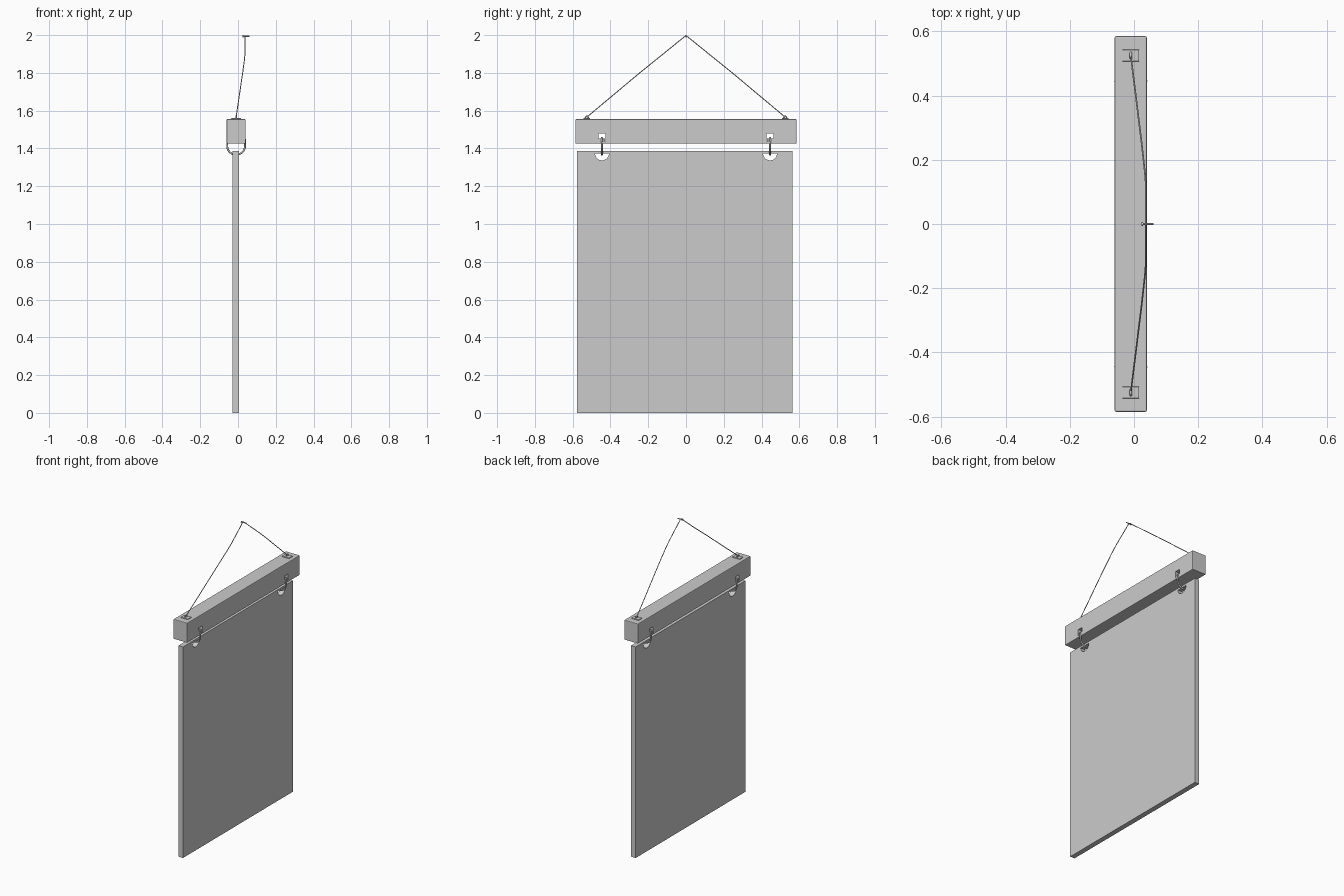
import bpy, bmesh, math
from mathutils import Vector, Matrix

if "Cube" in bpy.data.objects:
    bpy.data.objects.remove(bpy.data.objects["Cube"])


def add_object(name, bm):
    bmesh.ops.recalc_face_normals(bm, faces=bm.faces)
    me = bpy.data.meshes.new(name)
    bm.to_mesh(me)
    bm.free()
    ob = bpy.data.objects.new(name, me)
    bpy.context.collection.objects.link(ob)
    return ob


def box(name, lo, hi, bevel=0.0):
    lo, hi = Vector(lo), Vector(hi)
    bm = bmesh.new()
    bmesh.ops.create_cube(bm, size=1)
    for v in bm.verts:
        v.co = Vector(a * b for a, b in zip(v.co, hi - lo)) + (lo + hi) / 2
    if bevel:
        bmesh.ops.bevel(bm, geom=bm.edges[:], offset=bevel, segments=2,
                        profile=0.5, affect='EDGES')
    return add_object(name, bm)


def prism_x(name, profile, x0, x1):
    """Extrude a (y, z) outline along x."""
    bm = bmesh.new()
    face = bm.faces.new([bm.verts.new((x0, y, z)) for y, z in profile])
    new = bmesh.ops.extrude_face_region(bm, geom=[face])['geom']
    bmesh.ops.translate(bm, vec=(x1 - x0, 0, 0),
                        verts=[g for g in new if isinstance(g, bmesh.types.BMVert)])
    return add_object(name, bm)


def cut(target, cutter):
    mod = target.modifiers.new("cut", 'BOOLEAN')
    mod.operation, mod.solver, mod.object = 'DIFFERENCE', 'EXACT', cutter
    bpy.context.view_layer.objects.active = target
    bpy.ops.object.modifier_apply(modifier=mod.name)
    bpy.data.objects.remove(cutter)


def tube(name, points, radius, cyclic=False):
    cu = bpy.data.curves.new(name, 'CURVE')
    cu.dimensions = '3D'
    cu.bevel_depth, cu.bevel_resolution = radius, 2
    cu.use_fill_caps = not cyclic
    sp = cu.splines.new('POLY')
    sp.points.add(len(points) - 1)
    for p, co in zip(sp.points, points):
        p.co = (*co, 1)
    sp.use_cyclic_u = cyclic
    ob = bpy.data.objects.new(name, cu)
    bpy.context.collection.objects.link(ob)
    return ob


def rod_x(name, radius, x0, x1, z):
    bm = bmesh.new()
    bmesh.ops.create_cone(bm, cap_ends=True, segments=16, radius1=radius,
                          radius2=radius, depth=x1 - x0,
                          matrix=Matrix.Translation(((x0 + x1) / 2, 0, z))
                          @ Matrix.Rotation(math.pi / 2, 4, 'Y'))
    return add_object(name, bm)


CX = -0.01          # middle plane of beam and board
HOOK_Y = 0.445
EYE_Y = 0.525

# Beam and hanging board
beam = box("beam", (-0.06, -0.585, 1.425), (0.04, 0.585, 1.555), 0.004)
board = box("board", (-0.028, -0.578, 0), (0.005, 0.563, 1.387))

for side, s in (("left", -1), ("right", 1)):
    y = s * HOOK_Y
    # Square hole through the beam, half-round hole through the board
    cut(beam, box("cutter", (-0.2, y - 0.018, 1.435), (0.2, y + 0.018, 1.478)))
    arc = [(y + 0.037 * math.cos(math.pi * i / 16),
            1.374 - 0.037 * math.sin(math.pi * i / 16)) for i in range(17)]
    cut(board, prism_x("cutter", arc, -0.2, 0.2))

    # Ring passing through both holes
    ring = [(CX + 0.047 * math.cos(math.pi * i / 16), y,
             1.411 - 0.044 * math.sin(math.pi * i / 16)) for i in range(17)]
    ring += [(CX - 0.047, y, 1.448), (CX - 0.038, y, 1.457),
             (CX + 0.038, y, 1.457), (CX + 0.047, y, 1.448)]
    tube(side + "_ring", ring, 0.005, True)
    # Seat block under the ring inside the hole
    box(side + "_ring_seat", (-0.057, y - 0.017, 1.434), (0.037, y + 0.017, 1.453))

    # Plate and eyelet on top of the beam
    y = s * EYE_Y
    box(side + "_eye_plate", (CX - 0.026, y - 0.018, 1.553),
        (CX + 0.026, y + 0.018, 1.560), 0.001)
    eye = [(CX, y + 0.008 * math.cos(math.pi * i / 10),
            1.559 + 0.011 * math.sin(math.pi * i / 10)) for i in range(11)]
    tube(side + "_eyelet", eye, 0.004)

    # Hanging cord
    tube(side + "_cord", [(CX, y, 1.566), (0.024, s * 0.25, 1.796),
                          (0.034, s * 0.16, 1.869), (0.037, s * 0.12, 1.901),
                          (0.037, s * 0.004, 1.995), (0.037, 0, 1.997)], 0.0025)

# Nail
rod_x("nail_shaft", 0.003, 0.026, 0.06, 1.994)
rod_x("nail_head", 0.006, 0.024, 0.028, 1.994)
